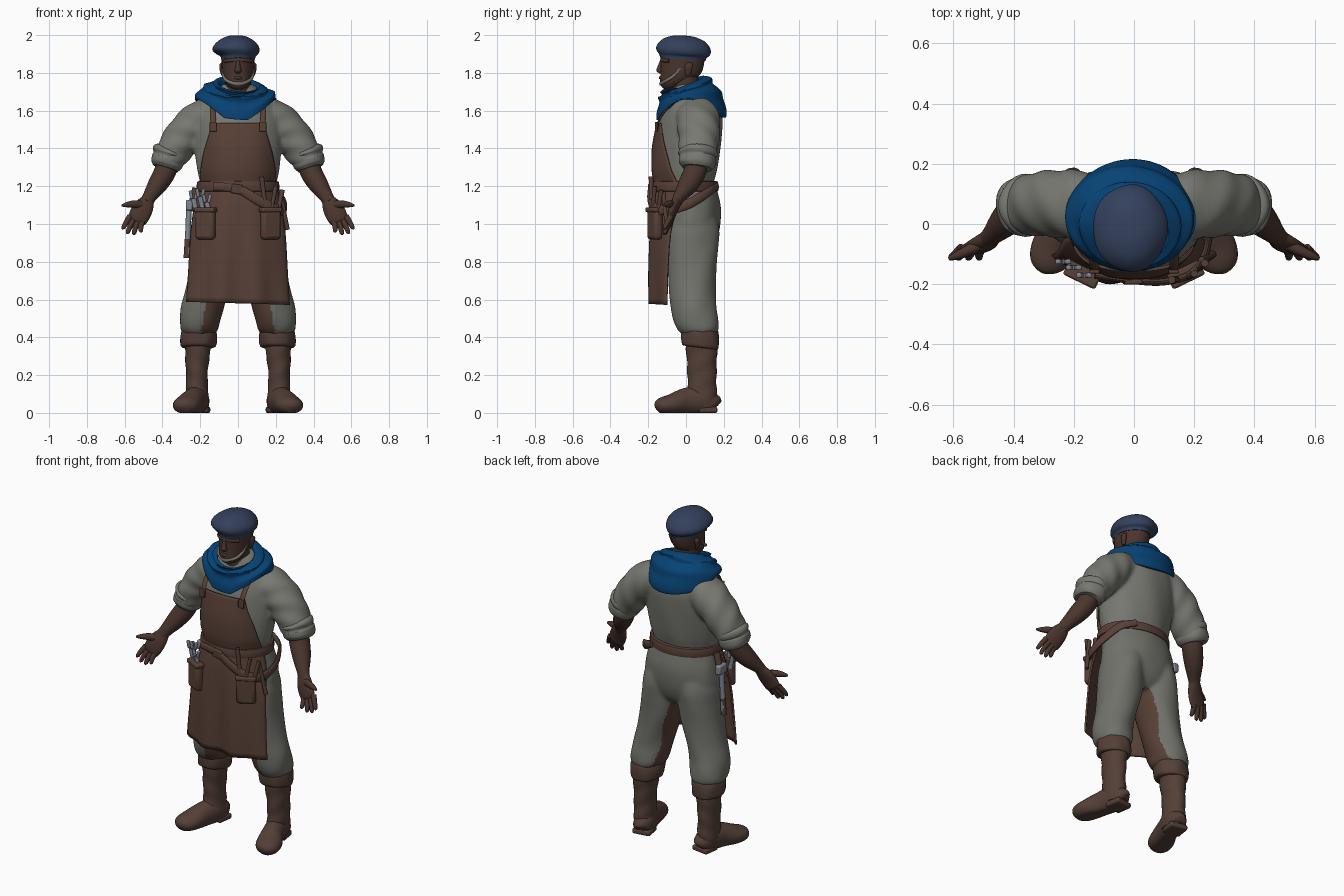
import bpy, bmesh, math
from mathutils import Vector, Matrix, Euler


def mat(name, r, g, b):
    m = bpy.data.materials.new(name)
    m.diffuse_color = (r, g, b, 1)
    return m


SKIN = mat("skin", .068, .036, .027)
LEATHER = mat("apron leather", .098, .052, .038)
BOOT = mat("boot leather", .088, .050, .038)
CLOTH = mat("shirt cloth", .185, .19, .165)
TROUSER = mat("trouser cloth", .165, .165, .145)
SCARF = mat("scarf blue", .002, .055, .175)
BERET = mat("beret blue", .034, .052, .108)
METAL = mat("tool metal", .22, .24, .29)
BEARD = mat("grey beard", .2, .175, .15)


def finish(name, bm, *mats):
    bmesh.ops.recalc_face_normals(bm, faces=bm.faces)
    me = bpy.data.meshes.new(name)
    bm.to_mesh(me)
    bm.free()
    for m in mats:
        me.materials.append(m)
    ob = bpy.data.objects.new(name, me)
    bpy.context.collection.objects.link(ob)
    return ob


def grid(name, rows, closed, mats, caps=False):
    bm = bmesh.new()
    vs = [[bm.verts.new(p) for p in row] for row in rows]
    n = len(vs[0])
    for a, b in zip(vs, vs[1:]):
        for i in range(n if closed else n - 1):
            j = (i + 1) % n
            bm.faces.new((a[i], a[j], b[j], b[i]))
    if caps:
        bm.faces.new(vs[0])
        bm.faces.new(vs[-1])
    return finish(name, bm, *mats)


def smooth_path(pts, sub):
    # Catmull-Rom through tuples of any length
    P = [Vector(p) for p in pts]
    P = [P[0]] + P + [P[-1]]
    out = []
    for i in range(1, len(P) - 2):
        p0, p1, p2, p3 = P[i - 1:i + 3]
        for k in range(sub):
            t = k / sub
            out.append(.5 * (2 * p1 + (p2 - p0) * t + (2 * p0 - 5 * p1 + 4 * p2 - p3) * t * t
                             + (3 * p1 - p0 - 3 * p2 + p3) * t ** 3))
    return out + [P[-1]]


def loft(name, rings, *mats, n=28, sub=4, ref=None, fold=(0, 0, 0), side=1, floor=False, slope=0):
    # rings: (x, y, z, half width, half depth); ref given = rings follow the path
    R = smooth_path(rings, sub)
    rows = []
    for i, r in enumerate(R):
        c = Vector(r[:3])
        u, v = Vector((1, 0, 0)), Vector((0, 1, slope))
        if ref:
            t = (Vector(R[min(i + 1, len(R) - 1)][:3]) - Vector(R[max(i - 1, 0)][:3])).normalized()
            u = t.cross(Vector(ref)).normalized()
            v = t.cross(u)
        row = []
        for k in range(n):
            a = 2 * math.pi * k / n
            f = 1 + fold[0] * math.sin(fold[1] * a + fold[2] * i / len(R))
            p = c + u * (math.cos(a) * r[3] * f) + v * (math.sin(a) * r[4] * f)
            row.append((p.x * side, p.y, max(p.z, 0) if floor else p.z))
        rows.append(row)
    return grid(name, rows, True, mats, caps=True)


def fuse(name, obs, voxel=.011):
    # weld overlapping volumes into one smooth garment
    bpy.ops.object.select_all(action='DESELECT')
    for o in obs:
        o.select_set(True)
    ob = bpy.context.view_layer.objects.active = obs[0]
    bpy.ops.object.join()
    ob.name = name
    r = ob.modifiers.new("weld", 'REMESH')
    r.mode, r.voxel_size = 'VOXEL', voxel
    s = ob.modifiers.new("soften", 'SMOOTH')
    s.factor, s.iterations = .5, 6
    for m in ("weld", "soften"):
        bpy.ops.object.modifier_apply(modifier=m)
    return ob


def box(name, loc, size, m, rot=(0, 0, 0), bevel=.012):
    bm = bmesh.new()
    M = Matrix.Translation(loc) @ Euler(rot).to_matrix().to_4x4() @ Matrix.Diagonal((*size, 1))
    bmesh.ops.create_cube(bm, size=1, matrix=M)
    ob = finish(name, bm, m)
    b = ob.modifiers.new("bevel", 'BEVEL')
    b.width, b.segments = bevel, 2
    return ob


def rod(name, a, b, r, m, flat=1.0):
    mid = [(a[i] + b[i]) / 2 for i in range(3)]
    return loft(name, [(*a, r, r * flat), (*mid, r * .9, r * .9 * flat), (*b, r, r * flat)],
                m, n=10, sub=2, ref=(0, 1, 0))


Y, Z = (0, 1, 0), (0, 0, 1)

# head
loft("neck", [(0, .02, 1.6, .075, .08), (0, -.005, 1.69, .068, .075), (0, -.01, 1.78, .068, .075)], SKIN)
loft("head", [(0, -.092, 1.713, .02, .02), (0, -.08, 1.725, .045, .048), (0, -.058, 1.75, .066, .08),
              (0, -.03, 1.79, .08, .105), (0, -.02, 1.84, .085, .114), (0, -.018, 1.9, .087, .115),
              (0, -.015, 1.95, .07, .09)], SKIN)
loft("nose", [(0, -.122, 1.87, .010, .014), (0, -.132, 1.835, .013, .018), (0, -.137, 1.812, .018, .02),
              (0, -.128, 1.797, .012, .014)], SKIN, n=12)
loft("brow", [(-.07, -.09, 1.863, .009, .01), (-.03, -.123, 1.867, .01, .01), (.03, -.123, 1.867, .01, .01),
              (.07, -.09, 1.863, .009, .01)], SKIN, n=10, ref=Z)
loft("lips", [(-.03, -.122, 1.772, .004, .004), (0, -.134, 1.774, .01, .009), (.03, -.122, 1.772, .004, .004)],
     SKIN, n=10, ref=Z)
jaw = [(.085, -.03, 1.825, .002, .004), (.079, -.065, 1.785, .006, .008), (.057, -.108, 1.757, .008, .009)]
loft("beard", jaw + [(0, -.135, 1.742, .007, .01)] + [(-p[0], *p[1:]) for p in jaw[::-1]],
     BEARD, n=10, ref=Z)
for s in (-1, 1):
    loft("ear", [(.082, .01, 1.785, .006, .012), (.086, .012, 1.81, .01, .018), (.088, .016, 1.84, .011, .022),
                 (.084, .015, 1.855, .006, .012)], SKIN, n=12, side=s)
loft("beret", [(0, -.018, 1.872, .09, .12), (0, -.018, 1.888, .094, .125), (-.004, -.014, 1.9, .11, .137),
               (-.012, -.014, 1.92, .124, .145), (-.012, -.012, 1.946, .117, .137), (-.01, -.01, 1.976, .085, .106),
               (-.008, -.01, 1.994, .045, .055), (-.008, -.01, 1.998, .008, .008)], BERET, n=32,
     slope=-.07, fold=(.015, 5, 3))

# scarf: one draped sheet running from neck opening to the hanging edge
rows = []
for t, h in smooth_path([(0, .3), (.03, .08), (.12, 0), (.3, .03), (.48, .16), (.6, .22), (.78, .38), (.9, .56),
                         (.97, .72), (1, .88), (.985, 1), (.9, .97)], 3):
    row = []
    for k in range(64):
        a = 2 * math.pi * k / 64
        c, s = math.cos(a), math.sin(a)
        top = 1.742 + .04 * s - .012 * c
        drop = .1 * s ** 1.2 if s > 0 else .1 * min(1, 1.4 * (1 - abs(c)))
        low = 1.66 - drop - .006 * c
        w = .013 * math.sin(t * 16 + 2.5 * s + c) * min(1, 3 * t) * (1 - .6 * t)
        x = c * (.1 + .115 * t + w) - .01 * t
        y = -.02 + .052 * t + s * (.1 + .085 * t + w)
        row.append((x, y, top + (low - top) * h + .008 * math.sin(3 * a + 9 * t) * t))
    rows.append(row)
ob = grid("scarf", rows, True, [SCARF])
ob.modifiers.new("cloth", 'SOLIDIFY').thickness = .008

# shirt
shirt = [loft("shirt_body", [(0, 0, 1.14, .2, .145), (0, -.005, 1.2, .2, .148), (0, 0, 1.28, .216, .162),
                             (0, .01, 1.38, .228, .168), (0, .022, 1.48, .232, .168), (0, .03, 1.56, .222, .164),
                             (0, .035, 1.63, .195, .142), (0, .035, 1.69, .14, .11), (0, .02, 1.74, .08, .085)],
              CLOTH, n=48, fold=(.012, 7, 9))]
for s in (-1, 1):
    shirt.append(loft("sleeve", [(.1, .05, 1.585, .1, .11), (.185, .062, 1.555, .106, .115),
                                 (.25, .068, 1.505, .104, .112), (.305, .068, 1.44, .1, .107),
                                 (.35, .062, 1.37, .09, .1), (.378, .06, 1.32, .076, .088)],
                      CLOTH, n=36, sub=6, ref=Y, fold=(.035, 3, 24), side=s))
    # rolled cuff
    loft("sleeve_cuff", [(.352, .062, 1.395, .07, .08), (.356, .062, 1.386, .09, .099), (.362, .062, 1.37, .092, .102),
                         (.367, .061, 1.355, .082, .094), (.37, .061, 1.345, .087, .099),
                         (.379, .06, 1.315, .084, .096), (.385, .058, 1.295, .07, .08)],
         CLOTH, n=32, ref=Y, fold=(.025, 4, 5), side=s)
    # arm and hand, palm to the front
    loft("forearm", [(.36, .06, 1.37, .06, .06), (.385, .048, 1.28, .058, .06), (.425, .012, 1.21, .052, .054),
                     (.468, -.034, 1.145, .037, .034), (.485, -.05, 1.115, .035, .028)], SKIN, ref=Y, side=s)
    loft("palm", [(.475, -.042, 1.13, .034, .026), (.495, -.06, 1.095, .05, .026), (.517, -.075, 1.055, .055, .022),
                  (.535, -.083, 1.02, .05, .017), (.54, -.086, 1.01, .04, .01)], SKIN, n=20, ref=Y, side=s)
    for bx, bz, tx, tz in ((.572, 1.04, .607, .972), (.553, 1.025, .583, .948),
                           (.53, 1.015, .55, .942), (.507, 1.015, .514, .955)):
        loft("finger", [(bx, -.08, bz, .016, .016), ((bx + tx) / 2 + .004, -.1, (bz + tz) / 2, .014, .014),
                        (tx, -.112, tz + .008, .011, .011), (tx, -.114, tz, .004, .004)],
             SKIN, n=10, sub=3, ref=Y, side=s)
    loft("thumb", [(.505, -.065, 1.1, .022, .02), (.55, -.088, 1.105, .02, .018), (.588, -.105, 1.102, .014, .014),
                   (.615, -.115, 1.098, .006, .006)], SKIN, n=12, ref=Y, side=s)
fuse("shirt", shirt)

# trousers, with leather on the inner leg
parts = [loft("trouser_seat", [(0, .005, 1.23, .195, .145), (0, .015, 1.16, .21, .155), (0, .028, 1.08, .226, .158),
                               (0, .028, .98, .234, .152), (0, .025, .9, .2, .13), (0, .025, .85, .12, .09)],
              TROUSER, LEATHER, n=48, fold=(.006, 9, 6))]
for s in (-1, 1):
    parts.append(loft("trouser_leg", [(.1, .03, 1.1, .09, .11), (.115, .03, .98, .118, .143), (.123, .03, .88, .121, .142),
                                      (.137, .032, .77, .119, .132), (.165, .034, .65, .113, .124),
                                      (.188, .04, .56, .114, .12), (.2, .052, .49, .108, .121),
                                      (.205, .064, .44, .1, .11), (.207, .07, .41, .075, .085)],
                      TROUSER, n=36, fold=(.018, 4, 14), side=s))
for p in fuse("trousers", parts).data.polygons:
    inward = -p.normal.x if p.center.x > 0 else p.normal.x
    p.material_index = int(inward > .1 and p.normal.y < .6 and p.center.z < .88)
for s in (-1, 1):
    # boot
    loft("boot_shaft", [(.208, .08, .42, .08, .085), (.213, .083, .33, .068, .082), (.217, .084, .25, .06, .078),
                        (.218, .085, .17, .057, .076), (.216, .085, .1, .06, .078), (.212, .085, .03, .058, .076)],
         BOOT, side=s, fold=(.03, 2, 24))
    loft("boot_cuff", [(.21, .077, .345, .07, .08), (.21, .075, .352, .09, .098), (.208, .074, .39, .096, .102),
                       (.207, .073, .425, .094, .1), (.207, .072, .445, .086, .094), (.207, .072, .44, .07, .08)],
         BOOT, side=s, slope=-.12, fold=(.025, 6, 6))
    loft("boot_foot", [(.2, .163, .04, .02, .03), (.204, .148, .05, .048, .052), (.214, .08, .065, .062, .075),
                       (.237, 0, .06, .062, .072), (.266, -.075, .045, .073, .055), (.284, -.125, .038, .064, .044),
                       (.291, -.15, .03, .04, .032), (.293, -.16, .025, .01, .01)], BOOT, ref=Z, side=s, floor=True)
    box("boot_heel", (s * .207, .11, .016), (.11, .1, .032), BOOT, (0, 0, s * .15), .01)

# apron: rows of (height, half width, front y, edge y)
rows = []
for z, w, yf, ye in smooth_path([(1.535, .14, -.156, -.138), (1.46, .158, -.172, -.128), (1.38, .182, -.183, -.108),
                                 (1.28, .2, -.182, -.08), (1.2, .205, -.17, -.045), (1.1, .232, -.184, -.05),
                                 (.95, .252, -.192, -.085), (.75, .264, -.195, -.1), (.58, .275, -.19, -.105)], 4):
    row = []
    for k in range(41):
        q = k / 20 - 1
        drape = max(0, 1.15 - z) * .022 * math.sin(9 * q + 1.5)
        row.append((q * w, yf + (ye - yf) * abs(q) ** 2.8 + drape * (1 - q ** 4), z - .012 * q * max(0, .8 - z) * 3))
    rows.append(row)
ob = grid("apron", rows, False, [LEATHER])
ob.modifiers.new("hide", 'SOLIDIFY').thickness = .01
for s in (-1, 1):
    loft("apron_strap", [(.128, -.158, 1.49, .015, .006), (.132, -.142, 1.55, .015, .006),
                         (.134, -.108, 1.6, .015, .006), (.13, -.05, 1.65, .015, .006)],
         LEATHER, n=10, ref=Y, side=s)
    box("strap_loop", (s * .132, -.158, 1.515), (.036, .012, .05), LEATHER, bevel=.004)

# belts
loft("waist_belt", [(0, -.006, 1.172, .2, .16), (0, -.006, 1.174, .217, .176), (0, -.006, 1.2, .219, .178),
                    (0, -.006, 1.224, .215, .174), (0, -.006, 1.226, .2, .16)], LEATHER, n=48, sub=2)
loft("tool_belt", [(-.13, -.172, 1.2, .01, .022), (0, -.19, 1.185, .01, .024), (.1, -.192, 1.13, .012, .026),
                   (.19, -.165, 1.085, .012, .028), (.24, -.09, 1.075, .012, .028), (.245, .02, 1.11, .012, .026),
                   (.2, .12, 1.17, .01, .024), (.12, .165, 1.2, .01, .02)], LEATHER, n=14, ref=Z)
box("belt_buckle", (-.005, -.192, 1.185), (.06, .018, .05), BOOT, (0, .15, 0), .006)

# pouches and tools
for s in (-1, 1):
    box("pouch", (s * .172, -.165, 1.0), (.11, .05, .165), LEATHER, (0, 0, s * .45), .018)
    box("pouch_flap", (s * .172, -.168, 1.075), (.118, .054, .026), LEATHER, (0, 0, s * .45), .008)
for x, y, h in ((-.235, -.125, 1.155), (-.2, -.145, 1.165), (-.165, -.17, 1.135)):
    rod("spanner", (x + .02, y, 1.03), (x, y, h - .02), .014, METAL, .6)
    for d in (-.014, .014):
        box("spanner_jaw", (x + d, y, h), (.017, .017, .045), METAL, (0, d * 15, 0), .005)
rod("hammer_handle", (.16, -.185, .97), (.125, -.185, 1.25), .013, BOOT)
rod("plier_handle", (.17, -.18, 1.04), (.2, -.165, 1.2), .012, BOOT)
rod("chisel_handle", (.205, -.155, 1.03), (.235, -.13, 1.18), .013, BOOT)
rod("knife_sheath", (.262, -.1, .97), (.225, -.12, 1.17), .012, BOOT)
rod("side_hanger", (-.222, .02, 1.19), (-.255, .025, 1.07), .02, LEATHER)
rod("side_wrench", (-.258, .025, 1.12), (-.27, .02, .84), .016, METAL)
box("side_wrench_head", (-.258, .025, 1.1), (.035, .075, .055), METAL, bevel=.008)
rod("side_wrench_grip", (-.267, .02, .92), (-.272, .02, .82), .017, BOOT)

# smooth shading with kept edges
bpy.ops.object.select_all(action='SELECT')
bpy.context.view_layer.objects.active = bpy.data.objects["head"]
bpy.ops.object.shade_smooth_by_angle(angle=math.radians(45))
